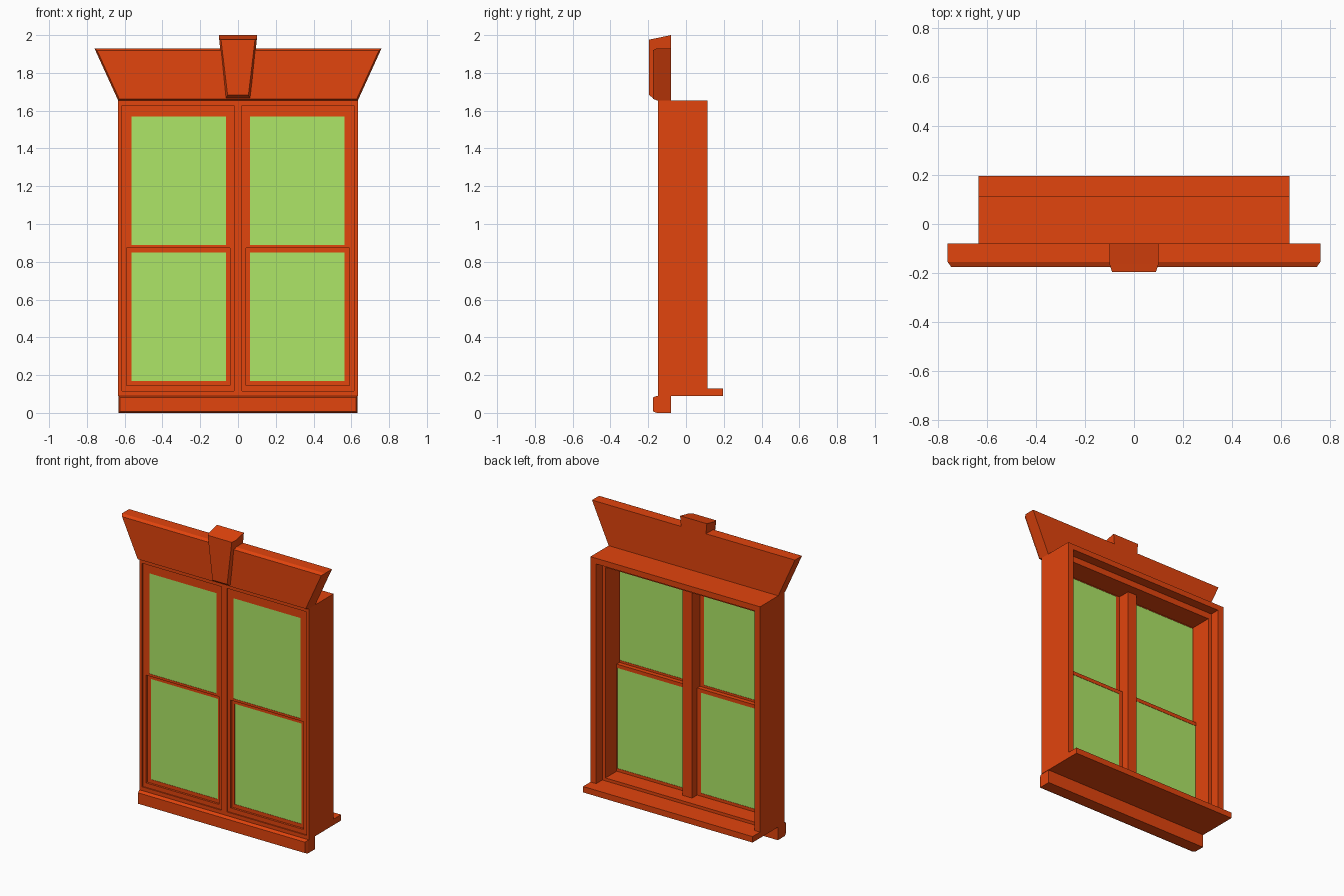
import bpy

cube = bpy.data.objects.get("Cube")
if cube:
    bpy.data.objects.remove(cube, do_unlink=True)


def material(name, color):
    m = bpy.data.materials.new(name)
    m.use_nodes = True
    m.diffuse_color = color
    bsdf = m.node_tree.nodes["Principled BSDF"]
    bsdf.inputs["Base Color"].default_value = color
    bsdf.inputs["Roughness"].default_value = 0.8
    return m


RED = material("brick_red_paint", (0.76, 0.058, 0.004, 1))
GREEN = material("pale_green_glass", (0.42, 0.79, 0.135, 1))


def add_mesh(name, verts, faces, mat):
    me = bpy.data.meshes.new(name)
    me.from_pydata(verts, [], faces)
    me.materials.append(mat)
    ob = bpy.data.objects.new(name, me)
    bpy.context.collection.objects.link(ob)
    return ob


def rect(x0, x1, z0, z1):
    return [(x0, z0), (x1, z0), (x1, z1), (x0, z1)]


def taper(bottom, top, z0, z1):
    return [(-bottom, z0), (bottom, z0), (top, z1), (-top, z1)]


def loft(name, sections, mat=RED):
    """Closed solid through (y, outline) sections, front to back."""
    verts = [(x, y, z) for y, outline in sections for x, z in outline]
    last = len(verts) - 4
    faces = [(0, 1, 2, 3), (last + 3, last + 2, last + 1, last)]
    for s in range(0, last, 4):
        for i in range(4):
            j = (i + 1) % 4
            faces.append((s + j, s + i, s + 4 + i, s + 4 + j))
    return add_mesh(name, verts, faces, mat)


def box(name, outline, y0, y1, mat=RED):
    return loft(name, [(y0, outline), (y1, outline)], mat)


def ring(name, outer, inner, y0, y1):
    """Rectangular frame with a through opening."""
    verts = [(x, y, z) for y in (y0, y1) for o in (outer, inner) for x, z in o]
    faces = []
    for i in range(4):
        j = (i + 1) % 4
        faces += [(i, j, 4 + j, 4 + i),
                  (8 + j, 8 + i, 12 + i, 12 + j),
                  (j, i, 8 + i, 8 + j),
                  (4 + i, 4 + j, 12 + j, 12 + i)]
    return add_mesh(name, verts, faces, RED)


# Outer casing: deep jambs, inner stop, thin front trim and centre mullion
outline = rect(-0.635, 0.635, 0.09, 1.655)
opening = rect(-0.592, 0.592, 0.13, 1.617)
ring("casing_jambs", outline, opening, -0.13, 0.115)
ring("casing_stop", opening, rect(-0.568, 0.568, 0.15, 1.575), -0.1, 0.05)
ring("casing_front_trim", outline, rect(-0.615, 0.615, 0.115, 1.628), -0.148, -0.13)
box("mullion_front_trim", rect(-0.02, 0.02, 0.115, 1.628), -0.148, -0.11)
box("mullion", rect(-0.035, 0.035, 0.14, 1.6), -0.125, -0.015)

# Inner and outer sills
box("inner_sill", rect(-0.635, 0.635, 0.09, 0.13), 0.115, 0.195)
sill = rect(-0.632, 0.632, 0, 0.09)
loft("outer_sill", [(-0.175, rect(-0.625, 0.625, 0.008, 0.082)),
                    (-0.155, sill), (-0.08, sill)])

# Flared lintel with bevelled front edges
lintel = taper(0.635, 0.76, 1.655, 1.93)
loft("lintel", [(-0.175, taper(0.629, 0.746, 1.663, 1.919)),
                (-0.155, lintel), (-0.08, lintel)])

# Keystone with sloping top
loft("keystone", [(-0.195, taper(0.055, 0.09, 1.682, 1.976)),
                  (-0.165, taper(0.068, 0.1, 1.66, 1.982)),
                  (-0.08, taper(0.068, 0.1, 1.66, 2.0))])

# Paired sash windows
for side, s in (("right", -1), ("left", 1)):
    def span(a, b, z0, z1):
        lo, hi = sorted((s * a, s * b))
        return rect(lo, hi, z0, z1)

    pane_top = span(0.063, 0.565, 0.89, 1.57)
    pane_low = span(0.063, 0.565, 0.17, 0.85)
    ring(side + "_upper_sash", span(0.02, 0.615, 0.875, 1.628), pane_top, -0.14, -0.1)
    ring(side + "_lower_surround", span(0.02, 0.615, 0.115, 0.875),
         span(0.043, 0.59, 0.145, 0.874), -0.14, -0.115)
    ring(side + "_lower_sash", span(0.03, 0.595, 0.135, 0.875), pane_low, -0.126, -0.07)
    box(side + "_upper_glass", pane_top, -0.138, -0.102, GREEN)
    box(side + "_lower_glass", pane_low, -0.124, -0.072, GREEN)
